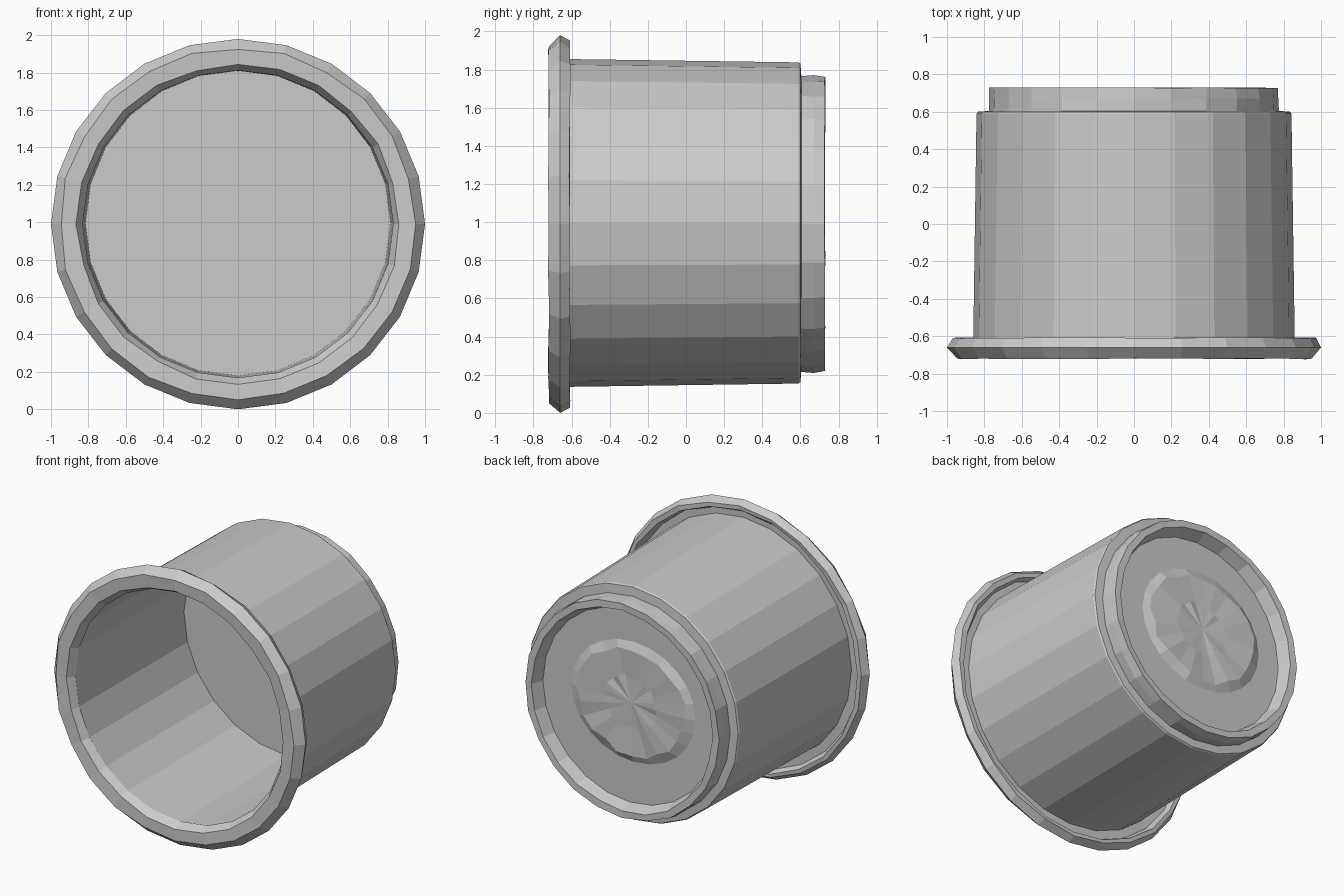
import bpy, bmesh, math, random

if "Cube" in bpy.data.objects:
    bpy.data.objects.remove(bpy.data.objects["Cube"])

random.seed(4)
SIDES = 24
CZ = 0.99


def lathe(name, profile, jitter=0.0, sx=1.0, sz=0.99, dx=0.0, dz=0.0):
    """Revolve (radius, y) points about the y axis; ends of the strip stay exact."""
    bm = bmesh.new()
    rings = []
    for k, (r, y) in enumerate(profile):
        if r == 0:
            rings.append([bm.verts.new((dx, y, CZ + dz))] * SIDES)
            continue
        j = jitter if 0 < k < len(profile) - 1 and r < 0.99 else 0
        ring = []
        for i in range(SIDES):
            a = 2 * math.pi * i / SIDES
            rr = r + random.uniform(-j, j)
            yy = y + random.uniform(-j, j) * 0.5
            ring.append(bm.verts.new((dx + rr * sx * math.cos(a), yy,
                                      CZ + dz + rr * sz * math.sin(a))))
        rings.append(ring)
    for p, q in zip(rings, rings[1:]):
        for i in range(SIDES):
            n = (i + 1) % SIDES
            loop = list(dict.fromkeys((p[i], q[i], q[n], p[n])))
            bm.faces.new(loop)
    mesh = bpy.data.meshes.new(name)
    bm.to_mesh(mesh)
    bm.free()
    obj = bpy.data.objects.new(name, mesh)
    bpy.context.collection.objects.link(obj)
    return obj


# hollow inside: floor and nearly straight wall
lathe("inner_cup", [(0, 0.55), (0.815, 0.55), (0.83, -0.66)], sz=1.0, dz=0.005)

# rolled lip with a short hollow skirt behind it
lathe("rim", [(0.83, -0.66), (0.86, -0.715), (0.95, -0.72), (1.0, -0.66),
              (0.97, -0.61), (0.94, -0.61), (0.92, -0.65), (0.862, -0.65)],
      jitter=0.007)

# outer wall
lathe("outer_wall", [(0.86, -0.66), (0.842, 0.59), (0.835, 0.60), (0.77, 0.605)],
      sz=1.0, dz=0.006)

# stepped foot ring and recessed base
lathe("foot_ring", [(0.775, 0.60), (0.775, 0.67), (0.77, 0.728), (0.72, 0.728), (0.69, 0.64)],
      jitter=0.006, sz=1.0)
lathe("base", [(0.69, 0.64), (0, 0.64)], sz=1.0)

# low uneven raised patch on the base
lathe("base_relief", [(0.47, 0.64), (0.41, 0.665), (0.2, 0.66), (0, 0.66)],
      jitter=0.02, sx=1.05, sz=0.92, dx=-0.03, dz=0.04)
